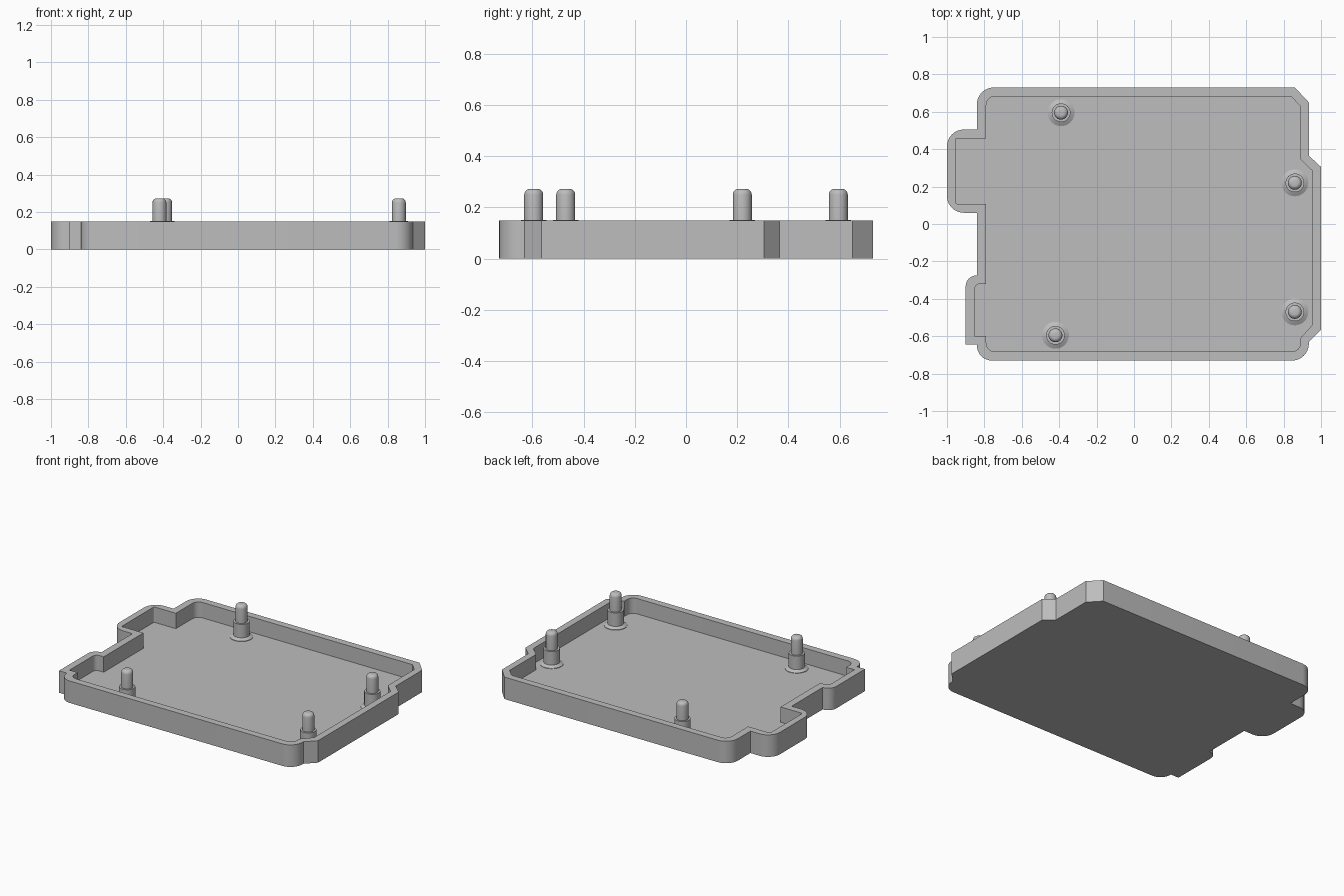
import bpy, bmesh, math
from mathutils import Vector

cube = bpy.data.objects.get("Cube")
if cube:
    bpy.data.objects.remove(cube)

WALL_TOP, FLOOR_TOP = 0.15, 0.045

grey = bpy.data.materials.new("plain grey")
grey.use_nodes = True
colour = (0.51, 0.51, 0.51, 1)
grey.diffuse_color = colour
grey.node_tree.nodes["Principled BSDF"].inputs["Base Color"].default_value = colour


def finish(bm, name):
    bmesh.ops.recalc_face_normals(bm, faces=bm.faces)
    mesh = bpy.data.meshes.new(name)
    bm.to_mesh(mesh)
    bm.free()
    mesh.materials.append(grey)
    obj = bpy.data.objects.new(name, mesh)
    bpy.context.collection.objects.link(obj)
    bpy.ops.object.select_all(action="DESELECT")
    obj.select_set(True)
    bpy.context.view_layer.objects.active = obj
    bpy.ops.object.shade_smooth_by_angle(angle=math.radians(30))
    return obj


def rounded(corners, steps=8):
    """Turn (x, y, radius) corners into an outline with arcs on square corners."""
    points = []
    for i, (x, y, r) in enumerate(corners):
        p = Vector((x, y))
        if not r:
            points.append(p)
            continue
        a = (Vector(corners[i - 1][:2]) - p).normalized() * r
        b = (Vector(corners[(i + 1) % len(corners)][:2]) - p).normalized() * r
        for k in range(steps + 1):
            t = math.pi / 2 * k / steps
            points.append(p + a * (1 - math.sin(t)) + b * (1 - math.cos(t)))
    return points


# Tray outlines, clockwise from the back left corner
outer = rounded([
    (-0.84, 0.73, 0.09), (0.86, 0.73, 0), (0.935, 0.65, 0), (0.935, 0.365, 0),
    (1, 0.305, 0), (1, -0.565, 0), (0.935, -0.63, 0), (0.935, -0.73, 0.09),
    (-0.84, -0.73, 0.08), (-0.84, -0.645, 0), (-0.9, -0.645, 0),
    (-0.9, -0.275, 0.058), (-0.84, -0.275, 0), (-0.84, 0.06, 0),
    (-1, 0.06, 0.09), (-1, 0.505, 0.09), (-0.84, 0.505, 0)])
inner = rounded([
    (-0.79, 0.682, 0.045), (0.84, 0.682, 0), (0.89, 0.63, 0), (0.89, 0.345, 0),
    (0.953, 0.285, 0), (0.953, -0.54, 0), (0.89, -0.61, 0), (0.89, -0.682, 0.045),
    (-0.79, -0.682, 0.045), (-0.79, -0.6, 0), (-0.852, -0.6, 0),
    (-0.852, -0.32, 0.03), (-0.79, -0.32, 0), (-0.79, 0.108, 0),
    (-0.955, 0.108, 0.01), (-0.955, 0.458, 0.01), (-0.79, 0.458, 0)])

# Tray: underside, outer wall, rim, inner wall and floor
bm = bmesh.new()
levels = [(outer, 0), (outer, WALL_TOP), (inner, WALL_TOP), (inner, FLOOR_TOP)]
loops = [[bm.verts.new((p.x, p.y, z)) for p in pts] for pts, z in levels]
for low, high in zip(loops, loops[1:]):
    for i in range(len(low)):
        bm.faces.new((low[i - 1], low[i], high[i], high[i - 1]))
bm.faces.new(loops[0])
bm.faces.new(loops[-1])
finish(bm, "tray")


def post(name, x, y):
    """Stepped locating post with a flared foot and a rounded tip."""
    profile = [(0.072, FLOOR_TOP), (0.072, 0.048), (0.05, 0.06), (0.05, 0.152),
               (0.037, 0.152), (0.037, 0.25)]
    tip = 0.023
    for k in range(1, 6):
        t = math.pi / 2 * k / 5
        profile.append((0.014 + tip * math.cos(t), 0.25 + tip * math.sin(t)))
    profile.append((0, 0.25 + tip))
    bm = bmesh.new()
    verts = [bm.verts.new((r, 0, z)) for r, z in profile]
    edges = [bm.edges.new(pair) for pair in zip(verts, verts[1:])]
    bmesh.ops.spin(bm, geom=verts + edges, axis=(0, 0, 1), cent=(0, 0, 0),
                   angle=math.tau, steps=32)
    bmesh.ops.remove_doubles(bm, verts=bm.verts, dist=0.0005)
    obj = finish(bm, name)
    obj.location = (x, y, 0)


for name, x, y in [("back_right_post", -0.39, 0.595), ("front_right_post", -0.42, -0.595),
                   ("back_left_post", 0.86, 0.22), ("front_left_post", 0.86, -0.47)]:
    post(name, x, y)
